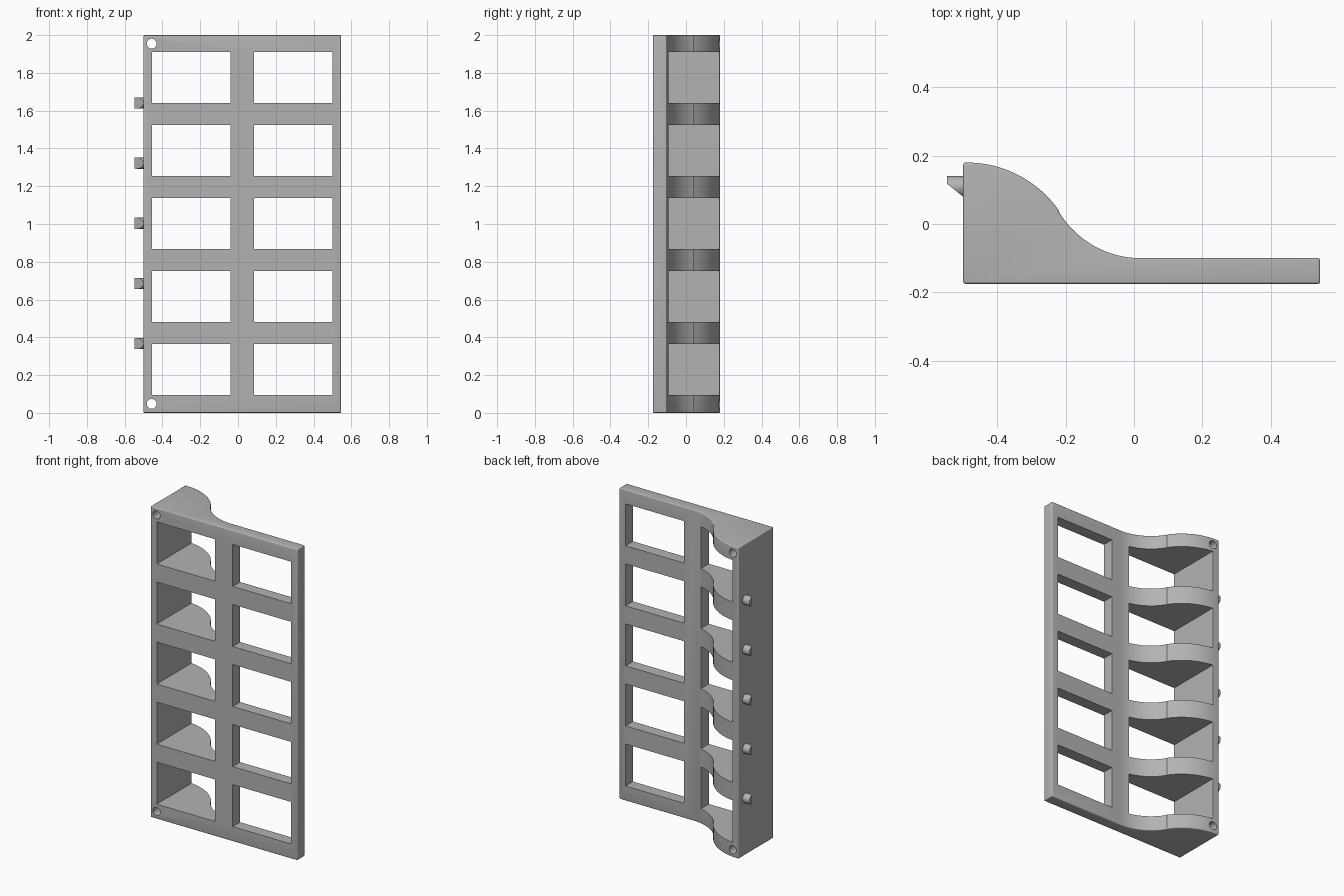
import bpy, bmesh
from math import sin, cos, pi, radians, asin
from mathutils import Matrix, Vector

if "Cube" in bpy.data.objects:
    bpy.data.objects.remove(bpy.data.objects["Cube"], do_unlink=True)

grey = bpy.data.materials.new("light_grey")
grey.use_nodes = True
grey.diffuse_color = (0.45, 0.45, 0.45, 1)
grey.node_tree.nodes["Principled BSDF"].inputs["Base Color"].default_value = (0.45, 0.45, 0.45, 1)


def finish(bm, name):
    bmesh.ops.recalc_face_normals(bm, faces=bm.faces)
    mesh = bpy.data.meshes.new(name)
    bm.to_mesh(mesh)
    bm.free()
    mesh.materials.append(grey)
    obj = bpy.data.objects.new(name, mesh)
    bpy.context.collection.objects.link(obj)
    return obj


def activate(obj):
    bpy.ops.object.select_all(action='DESELECT')
    obj.select_set(True)
    bpy.context.view_layer.objects.active = obj


def arc(cx, cy, r, a0, a1, n):
    return [(cx + r * cos(a0 + (a1 - a0) * i / n), cy + r * sin(a0 + (a1 - a0) * i / n))
            for i in range(n + 1)]


# Frame body: S-curved cross-section swept upward
LEFT, RIGHT, FRONT, BACK, THIN = -0.5, 0.545, -0.175, 0.18, -0.1
JOIN = -0.22
r1, r2 = 0.33, 0.28
profile = [(LEFT, FRONT), (RIGHT, FRONT), (RIGHT, THIN)]
profile += arc(0.02, THIN + r2, r2, -pi / 2, -pi / 2 - asin((0.02 - JOIN) / r2), 18)
profile += arc(-0.49, BACK - r1, r1, pi / 2 - asin((JOIN + 0.49) / r1), pi / 2, 18)
profile.append((LEFT, BACK))
bm = bmesh.new()
base = bm.faces.new([bm.verts.new((x, y, 0)) for x, y in profile])
top = bmesh.ops.extrude_face_region(bm, geom=[base])
bmesh.ops.translate(bm, vec=(0, 0, 2), verts=[v for v in top["geom"] if isinstance(v, bmesh.types.BMVert)])
frame = finish(bm, "rack_frame")
bevel = frame.modifiers.new("rounded_edges", 'BEVEL')
bevel.width, bevel.segments = 0.015, 4
bevel.limit_method, bevel.angle_limit = 'ANGLE', radians(40)

# Cutters: two columns of five windows, and two corner screw holes
bm = bmesh.new()
for x in (-0.2475, 0.2925):
    for row in range(5):
        z = 0.23 + 0.3862 * row
        m = Matrix.Translation((x, 0, z)) @ Matrix.Diagonal((0.415, 1, 0.27, 1))
        bmesh.ops.create_cube(bm, size=1, matrix=m)
for z in (0.048, 1.955):
    m = Matrix.Translation((-0.457, 0, z)) @ Matrix.Rotation(pi / 2, 4, 'X')
    bmesh.ops.create_cone(bm, cap_ends=True, segments=32, radius1=0.026, radius2=0.026, depth=1, matrix=m)
cutter = finish(bm, "opening_cutter")
cutter.hide_render = True
cut = frame.modifiers.new("openings", 'BOOLEAN')
cut.operation, cut.solver, cut.object = 'DIFFERENCE', 'EXACT', cutter

activate(frame)
for name in ("rounded_edges", "openings"):
    bpy.ops.object.modifier_apply(modifier=name)
bpy.data.objects.remove(cutter, do_unlink=True)
bpy.ops.object.shade_smooth_by_angle(angle=radians(30))

# Side pegs: short round pins with a slanted underside
for i in range(5):
    z = 0.367 + 0.3184 * i
    bm = bmesh.new()
    m = Matrix.Translation((-0.519, 0.11, z)) @ Matrix.Rotation(pi / 2, 4, 'Y')
    bmesh.ops.create_cone(bm, cap_ends=True, segments=32, radius1=0.03, radius2=0.03, depth=0.058, matrix=m)
    cut = bmesh.ops.bisect_plane(bm, geom=bm.verts[:] + bm.edges[:] + bm.faces[:],
                                 plane_co=(-0.5, 0.08, z), plane_no=Vector((-0.038, -0.048, 0)),
                                 clear_outer=True)
    bmesh.ops.holes_fill(bm, edges=[e for e in bm.edges if e.is_boundary])
    activate(finish(bm, f"side_peg_{i + 1}"))
    bpy.ops.object.shade_smooth_by_angle(angle=radians(30))
